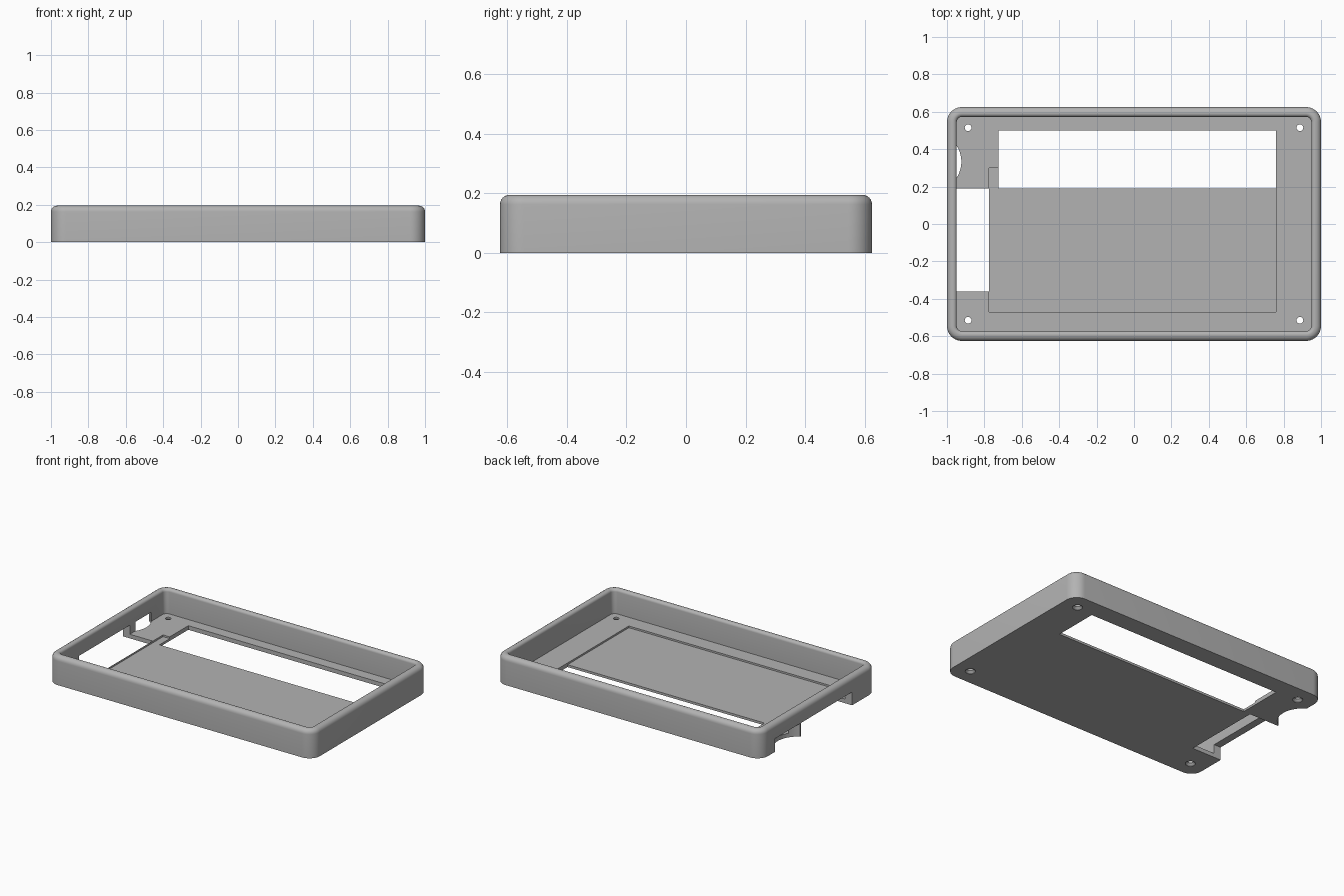
import bpy, bmesh, math

if "Cube" in bpy.data.objects:
    bpy.data.objects.remove(bpy.data.objects["Cube"])

HX, HY, H = 1.0, 0.625, 0.195      # half sizes and height of the tray
WALL, FLOOR, CUT_H = 0.052, 0.028, 0.09

grey = bpy.data.materials.new("plain_grey")
grey.diffuse_color = (0.45, 0.45, 0.45, 1)
grey.use_nodes = True
grey.node_tree.nodes["Principled BSDF"].inputs["Base Color"].default_value = grey.diffuse_color


def finish(name, bm):
    bmesh.ops.recalc_face_normals(bm, faces=bm.faces)
    me = bpy.data.meshes.new(name)
    bm.to_mesh(me)
    bm.free()
    me.materials.append(grey)
    ob = bpy.data.objects.new(name, me)
    bpy.context.collection.objects.link(ob)
    return ob


def box(name, x0, x1, y0, y1, z0, z1):
    bm = bmesh.new()
    bmesh.ops.create_cube(bm, size=1)
    for v in bm.verts:
        v.co = ((x0 + x1) / 2 + v.co.x * (x1 - x0),
                (y0 + y1) / 2 + v.co.y * (y1 - y0),
                (z0 + z1) / 2 + v.co.z * (z1 - z0))
    return finish(name, bm)


def turned(name, x, y, rings, n=32):
    """Round solid on a vertical axis from (radius, z) rings."""
    bm = bmesh.new()
    skin(bm, [[(x + r * math.cos(2 * math.pi * i / n),
                y + r * math.sin(2 * math.pi * i / n), z) for i in range(n)]
              for r, z in rings])
    return finish(name, bm)


def skin(bm, loops):
    """Join equal loops with quads and cap both ends."""
    rows = [[bm.verts.new(p) for p in loop] for loop in loops]
    n = len(rows[0])
    for a, b in zip(rows, rows[1:]):
        for i in range(n):
            j = (i + 1) % n
            bm.faces.new((a[i], a[j], b[j], b[i]))
    bm.faces.new(rows[0])
    bm.faces.new(rows[-1])


def rounded_loop(inset, z, seg=10):
    """Rounded rectangle inset from the outer wall."""
    r = max(0.08 - inset, 0.03)
    cx, cy = HX - inset - r, HY - inset - r
    pts = []
    for q, (sx, sy) in enumerate([(1, 1), (-1, 1), (-1, -1), (1, -1)]):
        for k in range(seg + 1):
            a = math.pi / 2 * (q + k / seg)
            pts.append((sx * cx + r * math.cos(a), sy * cy + r * math.sin(a), z))
    return pts


# Tray section: outer wall, rounded rim, inner wall, floor
RO, RI = 0.032, 0.018
section = [(0, 0)]
for k in range(7):
    a = math.pi / 2 * k / 6
    section.append((RO - RO * math.cos(a), H - RO + RO * math.sin(a)))
for k in range(6):
    a = math.pi / 2 * k / 5
    section.append((WALL - RI + RI * math.sin(a), H - RI + RI * math.cos(a)))
section.append((WALL, FLOOR))
bm = bmesh.new()
skin(bm, [rounded_loop(d, z) for d, z in section])
tray = finish("tray", bm)

# Cutters: floor recess, window, side slot, round side notch, screw holes
cutters = [
    box("recess_cutter", -0.775, 0.76, -0.47, 0.3, FLOOR - 0.012, 0.1),
    box("window_cutter", -0.725, 0.76, 0.19, 0.5, -0.1, 0.1),
    box("slot_cutter", -1.3, -0.776, -0.36, 0.19, -0.1, CUT_H),
    turned("notch_cutter", -1.08, 0.333, [(0.157, -0.1), (0.157, CUT_H)], 64),
]
for x in (-0.887, 0.887):
    for y in (-0.515, 0.515):
        cutters.append(turned("screw_hole_cutter", x, y,
                              [(0.032, -0.01), (0.032, 0.002), (0.018, 0.016), (0.018, 0.1)]))

bpy.context.view_layer.objects.active = tray
for c in cutters:
    m = tray.modifiers.new("cut", 'BOOLEAN')
    m.operation, m.solver, m.object = 'DIFFERENCE', 'EXACT', c
    bpy.ops.object.modifier_apply(modifier=m.name)
for c in cutters:
    bpy.data.objects.remove(c)

# Smooth rounded edges, keep corners crisp
bpy.ops.object.select_all(action='DESELECT')
tray.select_set(True)
bpy.ops.object.shade_smooth_by_angle(angle=math.radians(30))
